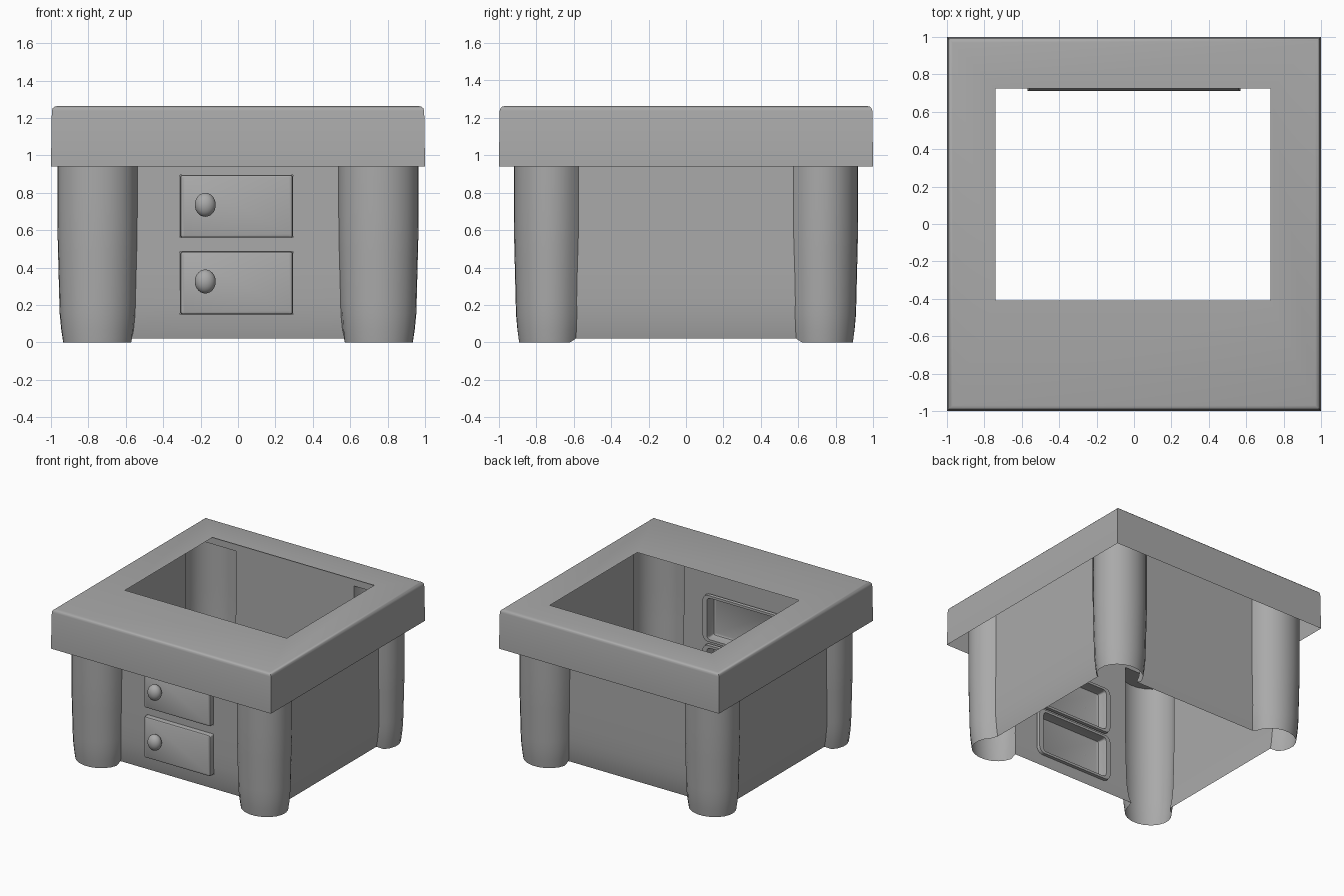
import bpy, bmesh, math
from mathutils import Matrix

if "Cube" in bpy.data.objects:
    bpy.data.objects.remove(bpy.data.objects["Cube"], do_unlink=True)

grey = bpy.data.materials.new("plain grey")
grey.use_nodes = True
COLOUR = (0.4, 0.4, 0.4, 1)
grey.diffuse_color = COLOUR
grey.node_tree.nodes["Principled BSDF"].inputs["Base Color"].default_value = COLOUR


def finish(bm, name, angle=35):
    mesh = bpy.data.meshes.new(name)
    bm.to_mesh(mesh)
    bm.free()
    mesh.materials.append(grey)
    obj = bpy.data.objects.new(name, mesh)
    bpy.context.collection.objects.link(obj)
    bpy.ops.object.select_all(action="DESELECT")
    obj.select_set(True)
    bpy.context.view_layer.objects.active = obj
    bpy.ops.object.shade_smooth_by_angle(angle=math.radians(angle))


def bridge(bm, low, high):
    """Join two closed loops of vertices with quads."""
    for i in range(len(low)):
        j = (i + 1) % len(low)
        bm.faces.new((low[i], low[j], high[j], high[i]))


# Plan of the hollow body: flat walls joined by bulging corner legs
WALL_X, WALL_Y = 0.875, 0.74
LEG_X, LEG_Y, RX, RY = 0.752, 0.73, 0.214, 0.19
DRAWER_X = (-0.31, 0.295)
DRAWER_Z = ((0.15, 0.485), (0.56, 0.895))
STEPS = 14


def leg_scale(z):
    if z < 0.2:
        return 0.86 + 0.09 * math.sin(z / 0.2 * math.pi / 2)
    return min(1.0, 0.95 + 0.05 * (z - 0.2) / 0.4)


def outline(z):
    """Ring of points at one height; walls and legs draw in near the floor."""
    k = leg_scale(z)
    inset = 0.03 * max(0, 1 - z / 0.3) ** 2
    wx, wy = WALL_X - inset, WALL_Y - inset
    start = -math.acos((wx - LEG_X) / (RX * k))
    end = math.pi - math.asin((wy - LEG_Y) / (RY * k))
    angles = [start + (end - start) * i / STEPS for i in range(STEPS + 1)]
    arc = [(LEG_X + RX * k * math.cos(a), LEG_Y + RY * k * math.sin(a), z) for a in angles]
    for i in (0, -1):
        arc[i] = (arc[i][0], arc[i][1], max(z, 0.02))
    return (arc + [(-x, y, h) for x, y, h in reversed(arc)]
            + [(-x, -y, h) for x, y, h in arc]
            + [(x, -wy, max(z, 0.02)) for x in DRAWER_X]
            + [(x, -y, h) for x, y, h in reversed(arc)])


def clamp(v, limit):
    return max(-limit, min(limit, v))


# Body sheet: legs and walls, closing to a plain box rim under the top
bm = bmesh.new()
LEG_TOP, TOP = 1.2, 1.263
levels = [0, 0.07, DRAWER_Z[0][0], 0.22, 0.34, DRAWER_Z[0][1],
          DRAWER_Z[1][0], 0.72, DRAWER_Z[1][1], LEG_TOP]
rings = [[bm.verts.new(p) for p in outline(z)] for z in levels]
for z in (LEG_TOP, TOP - 0.003):
    rings.append([bm.verts.new((clamp(x, WALL_X), clamp(y, WALL_Y), z))
                  for x, y, h in outline(LEG_TOP)])
for low, high in zip(rings, rings[1:]):
    bridge(bm, low, high)


# Openings in the front wall behind the drawers
def behind_drawer(face):
    c = face.calc_center_median()
    return (c.y < -0.65 and DRAWER_X[0] < c.x < DRAWER_X[1]
            and any(a < c.z < b for a, b in DRAWER_Z))


bmesh.ops.delete(bm, geom=[f for f in bm.faces if behind_drawer(f)], context="FACES")
bmesh.ops.remove_doubles(bm, verts=bm.verts, dist=0.0002)
finish(bm, "body_with_legs")


def rounded_loop(bm, z0, z1, y, grow, radius):
    """Rounded rectangle facing the front, grown outwards by grow."""
    x0, x1 = DRAWER_X[0] - grow, DRAWER_X[1] + grow
    z0, z1 = z0 - grow * 0.5, z1 + grow * 0.5
    corners = ((x1, z1, -1, -1), (x0, z1, 1, -1), (x0, z0, 1, 1), (x1, z0, -1, 1))
    verts = []
    for q, (x, z, sx, sz) in enumerate(corners):
        for i in range(6):
            a = math.pi / 2 * (q + i / 5)
            verts.append(bm.verts.new((x + radius * (sx + math.cos(a)), y,
                                       z + radius * (sz + math.sin(a)))))
    return verts


# Hollow drawer fronts with a rounded rim inside, and round knobs
for label, (z0, z1) in zip(("lower", "upper"), DRAWER_Z):
    bm = bmesh.new()
    sections = [(-0.725, 0.05, 0.055), (-0.7, 0.045, 0.05), (-0.7, 0.005, 0.03),
                (-0.725, 0, 0.012), (-0.768, 0, 0.012), (-0.78, -0.005, 0.012),
                (-0.785, -0.017, 0.012)]
    loops = [rounded_loop(bm, z0, z1, *s) for s in sections]
    for low, high in zip(loops, loops[1:]):
        bridge(bm, low, high)
    bm.faces.new(loops[-1])
    bmesh.ops.recalc_face_normals(bm, faces=bm.faces)
    finish(bm, label + "_drawer")

    bm = bmesh.new()
    bmesh.ops.create_uvsphere(bm, u_segments=24, v_segments=14, radius=1,
                              matrix=Matrix.Translation((-0.175, -0.832, (z0 + z1) / 2 + 0.008))
                              @ Matrix.Diagonal((0.056, 0.048, 0.064, 1)))
    finish(bm, label + "_drawer_knob", 60)


# Table top: open-bottomed cap with a rounded upper edge and a square opening
def rectangle(bm, x0, x1, y0, y1, z):
    return [bm.verts.new((x, y, z)) for x, y in ((x0, y0), (x1, y0), (x1, y1), (x0, y1))]


bm = bmesh.new()
loops = [rectangle(bm, -1, 1, -1, 1, 0.94),
         rectangle(bm, -0.995, 0.995, -0.995, 0.995, TOP),
         rectangle(bm, -0.74, 0.73, -0.41, 0.725, TOP)]
for low, high in zip(loops, loops[1:]):
    bridge(bm, low, high)
upper = [e for e in bm.edges if all(v in loops[1] for v in e.verts)]
bmesh.ops.bevel(bm, geom=upper, offset=0.025, segments=3, profile=0.5, affect="EDGES")
finish(bm, "table_top_frame")
